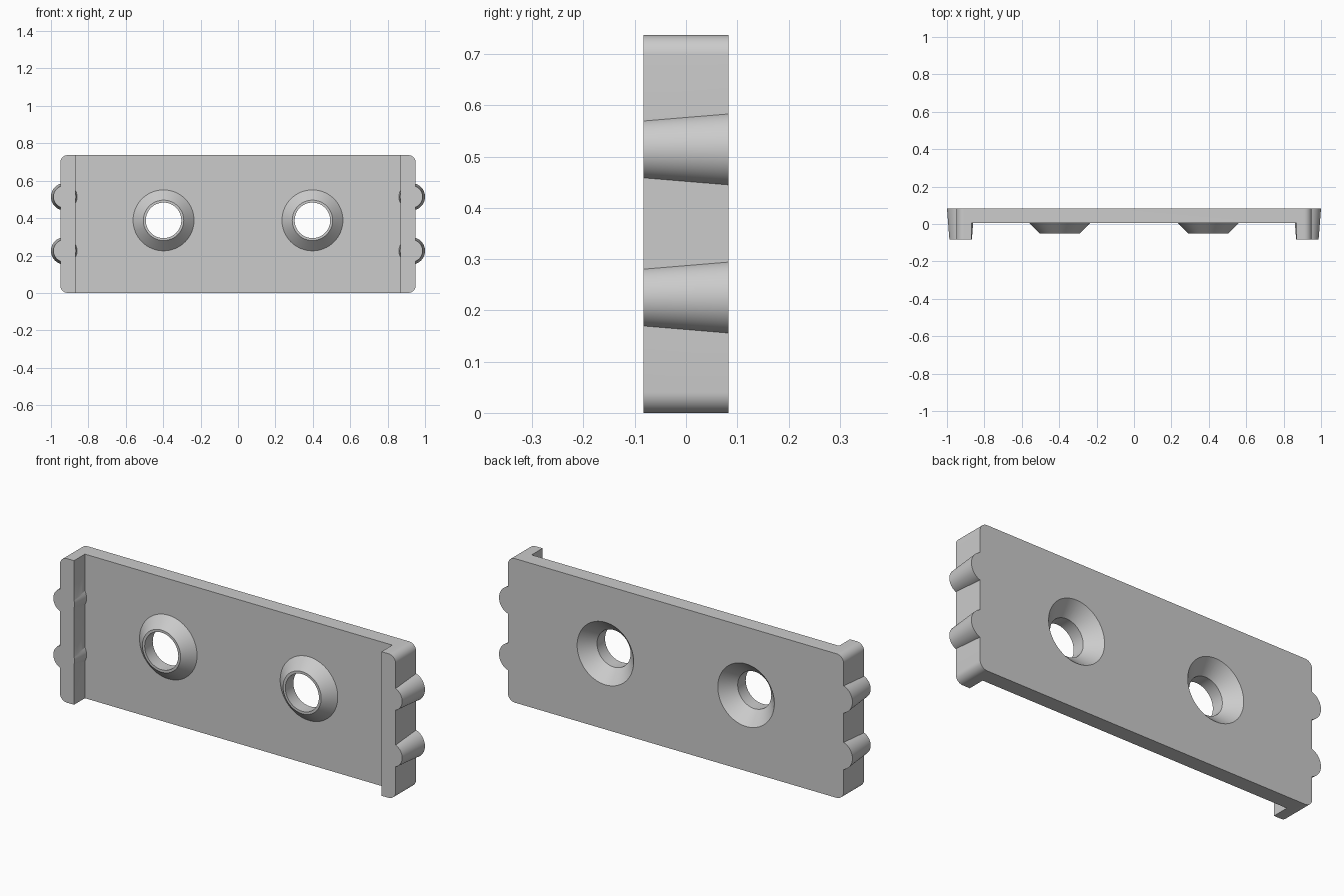
import bpy, bmesh, math
from mathutils import Vector

if "Cube" in bpy.data.objects:
    bpy.data.objects.remove(bpy.data.objects["Cube"], do_unlink=True)

WIDTH, HEIGHT, DEPTH = 0.95, 0.737, 0.083   # half width, height, half depth
FLOOR = 0.005                               # front of the thin web
HOLE_Z = 0.388

grey = bpy.data.materials.new("plain_grey")
grey.use_nodes = True
colour = (0.6, 0.6, 0.6, 1)
grey.diffuse_color = colour
grey.node_tree.nodes["Principled BSDF"].inputs["Base Color"].default_value = colour


def make_object(name, bm):
    bmesh.ops.recalc_face_normals(bm, faces=bm.faces[:])
    mesh = bpy.data.meshes.new(name)
    bm.to_mesh(mesh)
    bm.free()
    mesh.materials.append(grey)
    obj = bpy.data.objects.new(name, mesh)
    bpy.context.collection.objects.link(obj)
    return obj


def prism(name, outline, y0, y1):
    """Extrude an (x, z) outline along y."""
    bm = bmesh.new()
    face = bm.faces.new([bm.verts.new((x, y0, z)) for x, z in outline])
    out = bmesh.ops.extrude_face_region(bm, geom=[face])
    verts = [v for v in out["geom"] if isinstance(v, bmesh.types.BMVert)]
    bmesh.ops.translate(bm, verts=verts, vec=(0, y1 - y0, 0))
    return make_object(name, bm)


def turned(name, x, z, profile, sides=64):
    """Solid of revolution around y from (radius, y) pairs."""
    bm = bmesh.new()
    rings = []
    for r, y in profile:
        angles = [2 * math.pi * i / sides for i in range(sides)]
        rings.append([bm.verts.new((x + r * math.cos(a), y, z + r * math.sin(a)))
                      for a in angles])
    for low, high in zip(rings, rings[1:]):
        for i in range(sides):
            j = (i + 1) % sides
            bm.faces.new((low[i], low[j], high[j], high[i]))
    bm.faces.new(rings[0])
    bm.faces.new(rings[-1])
    return make_object(name, bm)


def combine(target, tool, operation):
    mod = target.modifiers.new(tool.name, "BOOLEAN")
    mod.object, mod.operation, mod.solver = tool, operation, "EXACT"
    bpy.context.view_layer.objects.active = target
    bpy.ops.object.modifier_apply(modifier=mod.name)
    bpy.data.objects.remove(tool, do_unlink=True)


# Rounded block
radius, steps = 0.04, 10
outline = []
for k, (sx, sz) in enumerate([(1, 1), (-1, 1), (-1, -1), (1, -1)]):
    cx = sx * (WIDTH - radius)
    cz = HEIGHT / 2 + sz * (HEIGHT / 2 - radius)
    for i in range(steps + 1):
        a = math.pi / 2 * (k + i / steps)
        outline.append((cx + radius * math.cos(a), cz + radius * math.sin(a)))
plate = prism("mounting_plate", outline, -DEPTH, DEPTH)

# Front recess leaves a lip at each end
recess = [(-0.87, -0.1), (0.87, -0.1), (0.87, HEIGHT + 0.1), (-0.87, HEIGHT + 0.1)]
combine(plate, prism("recess", recess, -0.2, FLOOR), "DIFFERENCE")

for side in (-1, 1):
    # Tapered grip ribs through the end lips
    for z in (0.225, 0.514):
        rib = turned("grip_rib", side * 0.927, z, [(0.060, -DEPTH), (0.073, DEPTH)])
        combine(plate, rib, "UNION")
    # Conical boss with a countersunk screw hole
    x = side * 0.398
    boss = turned("boss", x, HOLE_Z, [(0.108, -0.05), (0.163, FLOOR), (0.163, 0.03)])
    combine(plate, boss, "UNION")
    hole = turned("screw_hole", x, HOLE_Z,
                  [(0.095, -0.1), (0.095, 0.015), (0.16, DEPTH), (0.16, 0.1)])
    combine(plate, hole, "DIFFERENCE")

bpy.ops.object.select_all(action="DESELECT")
plate.select_set(True)
bpy.context.view_layer.objects.active = plate
bpy.ops.object.shade_smooth_by_angle(angle=math.radians(30))
